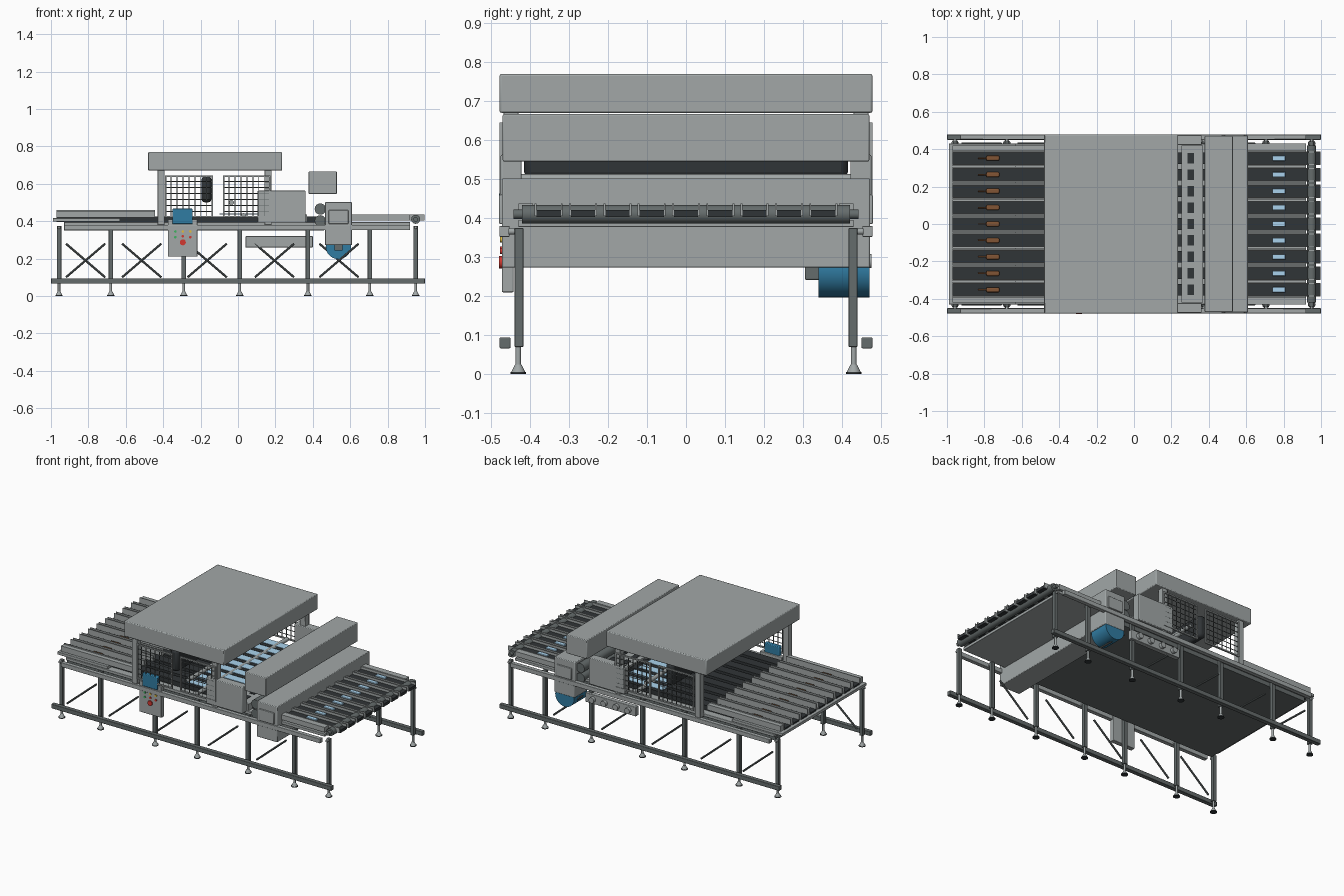
import bpy, bmesh, math
from mathutils import Matrix, Vector

if "Cube" in bpy.data.objects:
    bpy.data.objects.remove(bpy.data.objects["Cube"])


def material(name, rgb):
    m = bpy.data.materials.new(name)
    m.diffuse_color = (*rgb, 1)
    m.use_nodes = True
    m.node_tree.nodes["Principled BSDF"].inputs["Base Color"].default_value = m.diffuse_color
    return m


GREY = material("light_grey", (0.36, 0.39, 0.39))
STEEL = material("frame_steel", (0.13, 0.15, 0.15))
DARK = material("dark_rubber", (0.03, 0.035, 0.038))
BLUE = material("blue", (0.03, 0.20, 0.36))
FILM = material("pale_blue", (0.40, 0.65, 0.85))
BROWN = material("brown", (0.22, 0.09, 0.035))
RED = material("red", (0.65, 0.04, 0.03))
GREEN = material("green", (0.05, 0.45, 0.12))
YELLOW = material("yellow", (0.75, 0.5, 0.05))


class Part:
    """Collects primitives into one named mesh object."""

    def __init__(self, name, mat=None, bevel=0):
        self.name, self.mat, self.bevel = name, mat, bevel
        self.bm = bmesh.new()

    def box(self, x, y, z):
        size = [b - a for a, b in (x, y, z)]
        mid = [(a + b) / 2 for a, b in (x, y, z)]
        bmesh.ops.create_cube(self.bm, size=1, matrix=Matrix.Translation(mid) @ Matrix.Diagonal((*size, 1)))
        return self

    def rod(self, a, b, r, r2=None, n=20):
        a, b = Vector(a), Vector(b)
        d = b - a
        rot = d.to_track_quat('Z', 'Y').to_matrix().to_4x4()
        bmesh.ops.create_cone(self.bm, cap_ends=True, segments=n, radius1=r, radius2=r if r2 is None else r2,
                              depth=d.length, matrix=Matrix.Translation((a + b) / 2) @ rot)
        return self

    def done(self):
        me = bpy.data.meshes.new(self.name)
        self.bm.to_mesh(me)
        self.bm.free()
        ob = bpy.data.objects.new(self.name, me)
        bpy.context.collection.objects.link(ob)
        if self.mat:
            me.materials.append(self.mat)
        if self.bevel:
            m = ob.modifiers.new("bevel", 'BEVEL')
            m.width, m.segments = self.bevel, 2
        bpy.ops.object.select_all(action='DESELECT')
        bpy.context.view_layer.objects.active = ob
        ob.select_set(True)
        bpy.ops.object.shade_smooth_by_angle(angle=math.radians(35))
        return ob


def side(s, a, b):
    """y range on the front (s=-1) or back (s=1)."""
    return tuple(sorted((s * a, s * b)))


LEGS = [-0.957, -0.68, -0.29, 0.01, 0.374, 0.705, 0.95]
BRACES = [-0.92, -0.62, -0.27, 0.09, 0.435]
LANES = [0.088 * i for i in range(-4, 5)]

# floor frame, legs, feet, braces and the two long side rails
base = Part("base_rails", STEEL, 0.003)
legs = Part("legs", STEEL, 0.002)
feet = Part("levelling_feet", GREY)
pads = Part("foot_pads", DARK)
brace = Part("diagonal_braces", STEEL)
rails = Part("table_side_rails", GREY, 0.002)
for s in (-1, 1):
    base.box((-1, 1), side(s, 0.45, 0.478), (0.066, 0.094))
    rails.box((-0.93, 0.92), side(s, 0.452, 0.478), (0.352, 0.38))
    for x in LEGS:
        legs.box((x - 0.012, x + 0.012), side(s, 0.417, 0.44), (0.07, 0.375))
        pads.rod((x, s * 0.43, 0), (x, s * 0.43, 0.005), 0.02)
        feet.rod((x, s * 0.43, 0.005), (x, s * 0.43, 0.025), 0.018, 0.008)
        feet.rod((x, s * 0.43, 0.025), (x, s * 0.43, 0.07), 0.007)
        rails.rod((x, s * 0.42, 0.366), (x, s * 0.455, 0.366), 0.008)
    for x in BRACES:
        ends = (x, x + 0.21)[::-s]
        brace.rod((ends[0], s * 0.43, 0.1), (ends[1], s * 0.43, 0.28), 0.006, n=8)
for p in (base, legs, feet, pads, brace, rails):
    p.done()

# table bed
Part("table_top", GREY, 0.002).box((-0.93, 0.92), (-0.43, 0.43), (0.377, 0.395)).done()
Part("table_underside", STEEL).box((-0.93, 0.46), (-0.417, 0.417), (0.35, 0.377)).done()

# infeed and outfeed lanes
infeed = Part("infeed_tray", GREY, 0.002)
infeed.box((-0.99, -0.63), (-0.43, 0.43), (0.398, 0.416))
guides = Part("lane_guides", GREY)
belts = Part("lane_belts", DARK)
product = Part("products", BROWN, 0.006)
sticks = Part("product_sticks", BROWN)
packs = Part("wrapped_packs", FILM, 0.003)
film = Part("film_webs", FILM)
slots = Part("bed_slots", DARK)
for y in LANES:
    belts.box((-0.97, 0.45), (y - 0.031, y + 0.031), (0.395, 0.425))
    belts.box((0.61, 0.998), (y - 0.031, y + 0.031), (0.403, 0.421))
    for s in (-1, 1):
        w = tuple(sorted((y + s * 0.031, y + s * 0.036)))
        guides.box((-0.97, -0.445), w, (0.42, 0.46))
        guides.box((0.61, 0.998), w, (0.405, 0.437))
        f = tuple(sorted((y + s * 0.031, y + s * 0.042)))
        guides.box((-0.97, -0.445), f, (0.42, 0.426))
        guides.box((0.61, 0.92), f, (0.403, 0.41))
    product.box((-0.79, -0.72), (y - 0.013, y + 0.013), (0.426, 0.442))
    sticks.rod((-0.835, y, 0.434), (-0.785, y, 0.434), 0.004, n=8)
    packs.box((0.74, 0.81), (y - 0.014, y + 0.014), (0.421, 0.433))
    film.box((-0.1, 0.2), (y - 0.028, y + 0.028), (0.436, 0.44))
    slots.box((0.285, 0.32), (y - 0.028, y + 0.028), (0.43, 0.439))
for s in (-1, 1):
    guides.box((-0.97, -0.445), side(s, 0.392, 0.42), (0.42, 0.455))
    guides.box((0.61, 0.92), side(s, 0.392, 0.43), (0.405, 0.437))
for p in (infeed, guides, belts, product, sticks, packs, film, slots):
    p.done()
Part("sealing_bed", GREY).box((0.255, 0.37), (-0.42, 0.42), (0.395, 0.436)).done()

# end roller with bearings
roller = Part("outfeed_end_roller", STEEL)
roller.rod((0.95, -0.42, 0.41), (0.95, 0.42, 0.41), 0.024, n=28)
roller.rod((0.95, -0.442, 0.41), (0.95, 0.442, 0.41), 0.012)
roller.done()

# hood on four posts
Part("hood", GREY, 0.005).box((-0.48, 0.235), (-0.478, 0.478), (0.67, 0.77)).done()
posts = Part("hood_posts", GREY, 0.002)
guard = Part("guard_frames", GREY)
mesh = Part("guard_mesh", STEEL)
for s in (-1, 1):
    for x in (-0.43, 0.142):
        posts.box((x, x + 0.038), side(s, 0.43, 0.468), (0.38, 0.68))
    for x0, x1 in ((-0.39, -0.135), (-0.08, 0.175)):
        yr = side(s, 0.468, 0.478)
        z0, z1, t = 0.42, 0.645, 0.008
        for z in (z0, z1 - t):
            guard.box((x0, x1), yr, (z, z + t))
        for x in (x0, x1 - t):
            guard.box((x, x + t), yr, (z0, z1))
        for i in range(1, 8):
            x = x0 + (x1 - x0) * i / 8
            mesh.rod((x, s * 0.473, z0), (x, s * 0.473, z1), 0.0025, n=6)
        for i in range(1, 7):
            z = z0 + (z1 - z0) * i / 7
            mesh.rod((x0, s * 0.473, z), (x1, s * 0.473, z), 0.0025, n=6)
for p in (posts, guard, mesh):
    p.done()

# film forming block and film rollers under the hood
Part("forming_block", DARK, 0.018).box((-0.195, -0.142), (-0.415, 0.415), (0.5, 0.64)).done()
rolls = Part("film_rollers", GREY)
for x, z in ((-0.035, 0.5), (0.03, 0.43)):
    rolls.rod((x, -0.46, z), (x, 0.46, z), 0.013)
rolls.done()

# side housings, nip rollers and cross beam
housing = Part("side_housings", GREY, 0.004)
for s in (-1, 1):
    housing.box((0.105, 0.362), side(s, 0.422, 0.475), (0.392, 0.563))
housing.done()
nip = Part("nip_rollers", STEEL)
for z in (0.402, 0.465):
    nip.rod((0.44, -0.45, z), (0.44, 0.45, z), 0.03, n=28)
nip.done()
Part("cross_beam", GREY, 0.004).box((0.378, 0.528), (-0.47, 0.47), (0.545, 0.667)).done()

# end sealing cabinet with side panels and drive motor
Part("sealing_cabinet", GREY, 0.004).box((0.465, 0.61), (-0.472, 0.472), (0.273, 0.502)).done()
panel = Part("cabinet_side_panels", GREY, 0.003)
for s in (-1, 1):
    panel.box((0.485, 0.59), side(s, 0.46, 0.479), (0.385, 0.46))
panel.done()
Part("drive_motor", BLUE).rod((0.537, 0.34, 0.265), (0.537, 0.47, 0.265), 0.068, n=32).done()
Part("motor_coupling", STEEL, 0.003).box((0.515, 0.56), (0.305, 0.345), (0.242, 0.28)).done()

# valve box on the back with round valves
Part("valve_box", GREY, 0.003).box((0.04, 0.4), (0.425, 0.455), (0.26, 0.32)).done()
valves = Part("valves", GREY)
for x in (0.09, 0.175, 0.26, 0.345):
    valves.rod((x, 0.45, 0.29), (x, 0.475, 0.29), 0.018)
valves.done()

# control panel
Part("control_panel", GREY, 0.003).box((-0.375, -0.217), (-0.472, -0.442), (0.21, 0.41)).done()
Part("control_screen", BLUE, 0.004).box((-0.35, -0.242), (-0.479, -0.45), (0.385, 0.467)).done()
for name, mat, spots in (
        ("green_buttons", GREEN, ((-0.335, 0.345), (-0.335, 0.315))),
        ("yellow_buttons", YELLOW, ((-0.295, 0.345), (-0.255, 0.345))),
        ("red_buttons", RED, ((-0.295, 0.32), (-0.255, 0.315)))):
    b = Part(name, mat)
    for x, z in spots:
        b.rod((x, -0.465, z), (x, -0.477, z), 0.007, n=14)
    b.done()
Part("emergency_stop", RED).rod((-0.295, -0.465, 0.287), (-0.295, -0.48, 0.287), 0.016).done()
